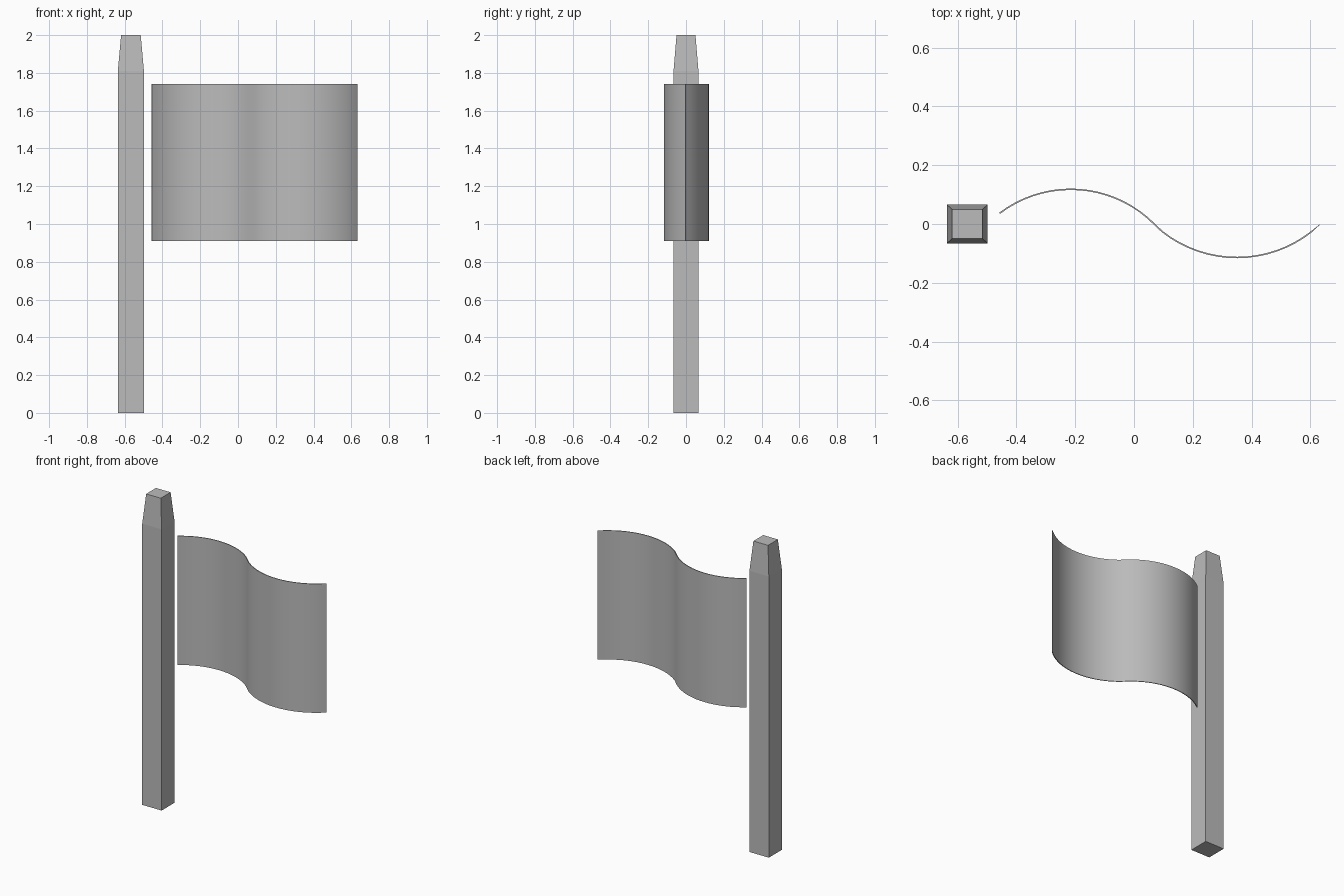
import bpy, bmesh, math

if "Cube" in bpy.data.objects:
    bpy.data.objects.remove(bpy.data.objects["Cube"])

grey = bpy.data.materials.new("plain grey")
grey.diffuse_color = (0.5, 0.5, 0.5, 1)
grey.use_nodes = True
grey.node_tree.nodes["Principled BSDF"].inputs["Base Color"].default_value = grey.diffuse_color


def make_object(name, bm):
    bmesh.ops.recalc_face_normals(bm, faces=bm.faces)
    mesh = bpy.data.meshes.new(name)
    bm.to_mesh(mesh)
    bm.free()
    mesh.materials.append(grey)
    obj = bpy.data.objects.new(name, mesh)
    bpy.context.collection.objects.link(obj)
    return obj


def loft(rings):
    """Skin a stack of closed point rings and cap both ends."""
    bm = bmesh.new()
    loops = [[bm.verts.new(p) for p in ring] for ring in rings]
    n = len(loops[0])
    for a, b in zip(loops, loops[1:]):
        for i in range(n):
            j = (i + 1) % n
            bm.faces.new((a[i], a[j], b[j], b[i]))
    bm.faces.new(loops[0])
    bm.faces.new(loops[-1])
    return bm


# Square pole with a tapered, flat-topped tip
def square(z, hx, hy):
    return [(-0.567 + sx * hx, sy * hy, z)
            for sx, sy in ((-1, -1), (1, -1), (1, 1), (-1, 1))]


make_object("pole", loft([square(0, 0.069, 0.066),
                          square(1.81, 0.069, 0.066),
                          square(2.0, 0.052, 0.05)]))


# Waving flag: two opposite circular arcs, closing to a thin edge at the free end
def arc(cx, peak, radius, x0, x1, side, steps=18):
    a0, a1 = (math.asin((x - cx) / radius) for x in (x0, x1))
    angles = [a0 + (a1 - a0) * i / steps for i in range(steps + 1)]
    return [(cx + radius * math.sin(a),
             peak - side * radius * (1 - math.cos(a)),
             side * math.sin(a)) for a in angles]


wave = arc(-0.215, 0.118, 0.40, -0.457, 0.07, 1)
wave += arc(0.35, -0.114, 0.41, 0.07, 0.632, -1)[1:]
HALF = 0.0025
front, back = [], []
for k, (x, y, slope) in enumerate(wave):
    t = HALF if k < len(wave) - 1 else 0.0005
    c = math.sqrt(1 - slope * slope)
    front.append((x - t * slope, y - t * c))
    back.append((x + t * slope, y + t * c))
outline = front + back[::-1]
flag = make_object("flag", loft([[(x, y, z) for x, y in outline]
                                 for z in (0.91, 1.74)]))
bpy.context.view_layer.objects.active = flag
flag.select_set(True)
bpy.ops.object.shade_smooth_by_angle(angle=math.radians(30))
